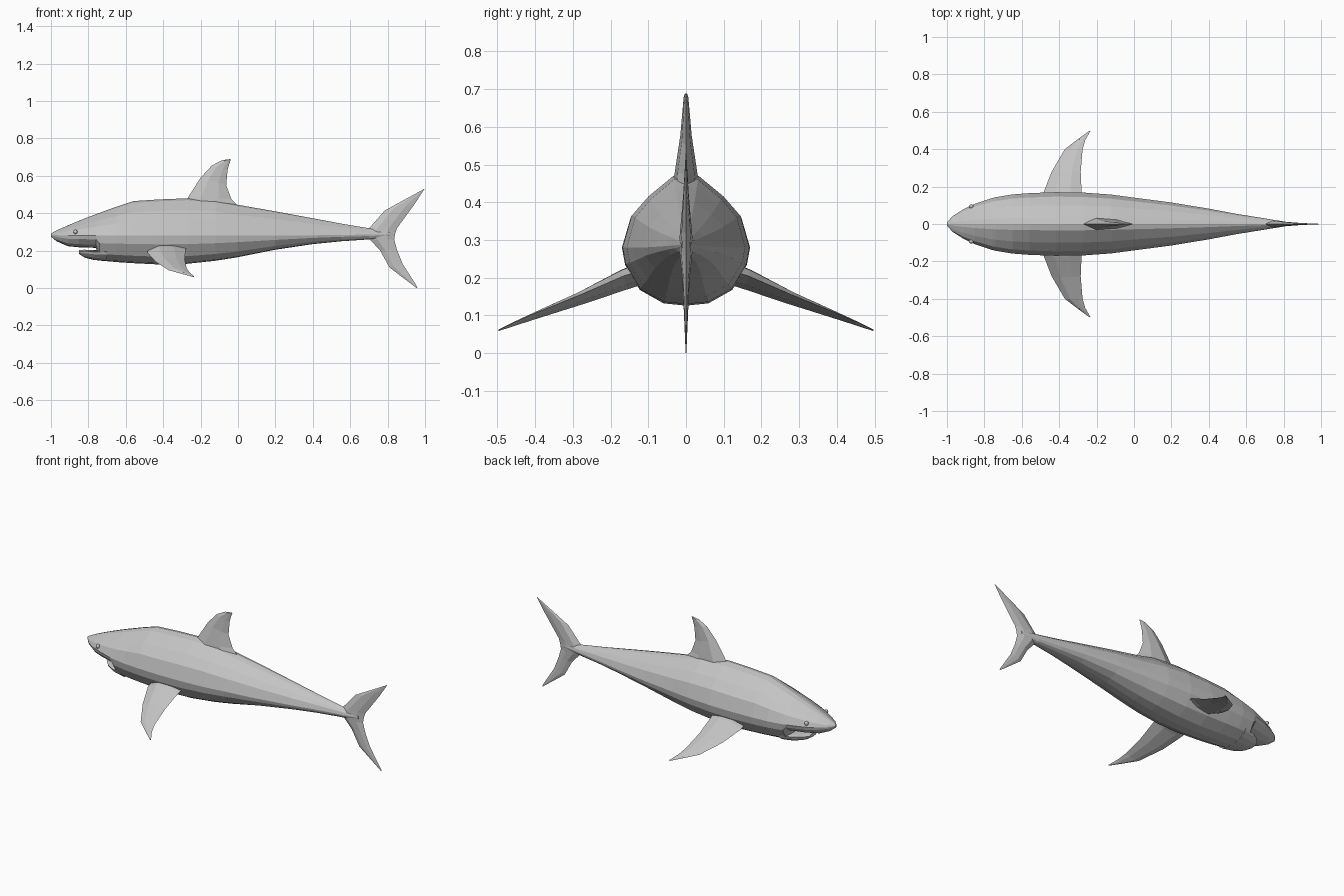
import bpy, bmesh
from mathutils import Vector

skin = bpy.data.materials.new("grey skin")
skin.diffuse_color = (0.55, 0.55, 0.55, 1)


def finish(name, bm):
    bmesh.ops.recalc_face_normals(bm, faces=bm.faces)
    me = bpy.data.meshes.new(name)
    bm.to_mesh(me)
    bm.free()
    me.materials.append(skin)
    ob = bpy.data.objects.new(name, me)
    bpy.context.collection.objects.link(ob)
    return ob


def loft(name, rings):
    """Skin a list of equal-length closed rings and cap both ends."""
    bm = bmesh.new()
    vs = [[bm.verts.new(p) for p in r] for r in rings]
    n = len(vs[0])
    for a, b in zip(vs, vs[1:]):
        for i in range(n):
            j = (i + 1) % n
            bm.faces.new((a[i], a[j], b[j], b[i]))
    bm.faces.new(vs[0])
    bm.faces.new(vs[-1])
    return finish(name, bm)


# Half cross-section: (width fraction, height fraction above or below the mid line)
HALF = [(0, 1), (.2, .95), (.59, .68), (.86, .42), (1, 0),
        (.95, -.3), (.72, -.73), (.35, -.96), (0, -1)]
SECTION = HALF + [(-w, h) for w, h in HALF[-2:0:-1]]


def body_ring(x, w, top, mid, bottom):
    return [(x, f * w, mid + h * ((top - mid) if h > 0 else (mid - bottom)))
            for f, h in SECTION]


# Body and upper head: x, half width, top, mid line, bottom
loft("body", [body_ring(*s) for s in [
    (-1.0, .008, .292, .285, .275),
    (-.97, .042, .308, .283, .25),
    (-.91, .08, .335, .28, .224),
    (-.85, .108, .36, .28, .218),
    (-.76, .138, .395, .28, .215),
    (-.74, .143, .402, .28, .147),
    (-.65, .158, .435, .28, .139),
    (-.56, .165, .465, .28, .133),
    (-.42, .17, .474, .28, .126),
    (-.27, .168, .48, .28, .13),
    (-.12, .157, .47, .28, .146),
    (0, .141, .445, .28, .165),
    (.2, .115, .41, .28, .205),
    (.4, .082, .373, .282, .235),
    (.55, .054, .345, .284, .25),
    (.7, .03, .32, .286, .26),
    (.81, .012, .305, .288, .272)]])

# Lower jaw, set back below the snout
loft("lower_jaw", [body_ring(*s) for s in [
    (-.85, .035, .204, .195, .182),
    (-.82, .07, .205, .195, .163),
    (-.77, .1, .203, .194, .15),
    (-.70, .118, .203, .194, .144)]])


def fin(name, sections, side):
    """Loft lens-shaped sections: (leading edge, trailing edge, half thickness)."""
    side = Vector(side)
    rings = []
    for lead, trail, t in sections:
        a, b = Vector(lead), Vector(trail)
        rings.append([a, a.lerp(b, .3) + side * t, a.lerp(b, .7) + side * t * .75,
                      b, a.lerp(b, .7) - side * t * .75, a.lerp(b, .3) - side * t])
    return loft(name, rings)


def upright(rows):
    return [((xl, 0, zl), (xt, 0, zt), t) for xl, zl, xt, zt, t in rows]


# Dorsal fin
fin("dorsal_fin", upright([
    (-.30, .44, .02, .42, .034),
    (-.27, .48, -.035, .475, .03),
    (-.20, .59, -.063, .55, .015),
    (-.14, .655, -.056, .63, .009),
    (-.085, .684, -.045, .67, .006),
    (-.045, .689, -.038, .687, .003)]), (0, 1, 0))

# Tail fin with a long lower and upper lobe
fin("tail_fin", upright([
    (.955, .0, .96, .004, .001),
    (.81, .11, .88, .13, .006),
    (.76, .20, .85, .205, .01),
    (.71, .255, .835, .26, .016),
    (.69, .29, .84, .29, .019),
    (.70, .318, .85, .32, .016),
    (.785, .415, .945, .45, .007),
    (.992, .528, .997, .53, .001)]), (0, 1, 0))

# Pectoral fins and eyes on both sides
for s, label in ((1, "left"), (-1, "right")):
    rows = [(.10, -.48, -.265, .215, .225, .03),
            (.165, -.485, -.28, .19, .205, .027),
            (.28, -.44, -.285, .14, .155, .016),
            (.40, -.37, -.275, .095, .106, .008),
            (.45, -.305, -.26, .077, .084, .005),
            (.497, -.24, -.233, .06, .062, .002)]
    fin(label + "_pectoral_fin",
        [((xl, s * y, zl), (xt, s * y, zt), t) for y, xl, xt, zl, zt, t in rows],
        (0, s * .35, .94))
    bm = bmesh.new()
    bmesh.ops.create_uvsphere(bm, u_segments=10, v_segments=6, radius=.012)
    bmesh.ops.translate(bm, verts=bm.verts, vec=(-.87, s * .094, .301))
    finish(label + "_eye", bm)
